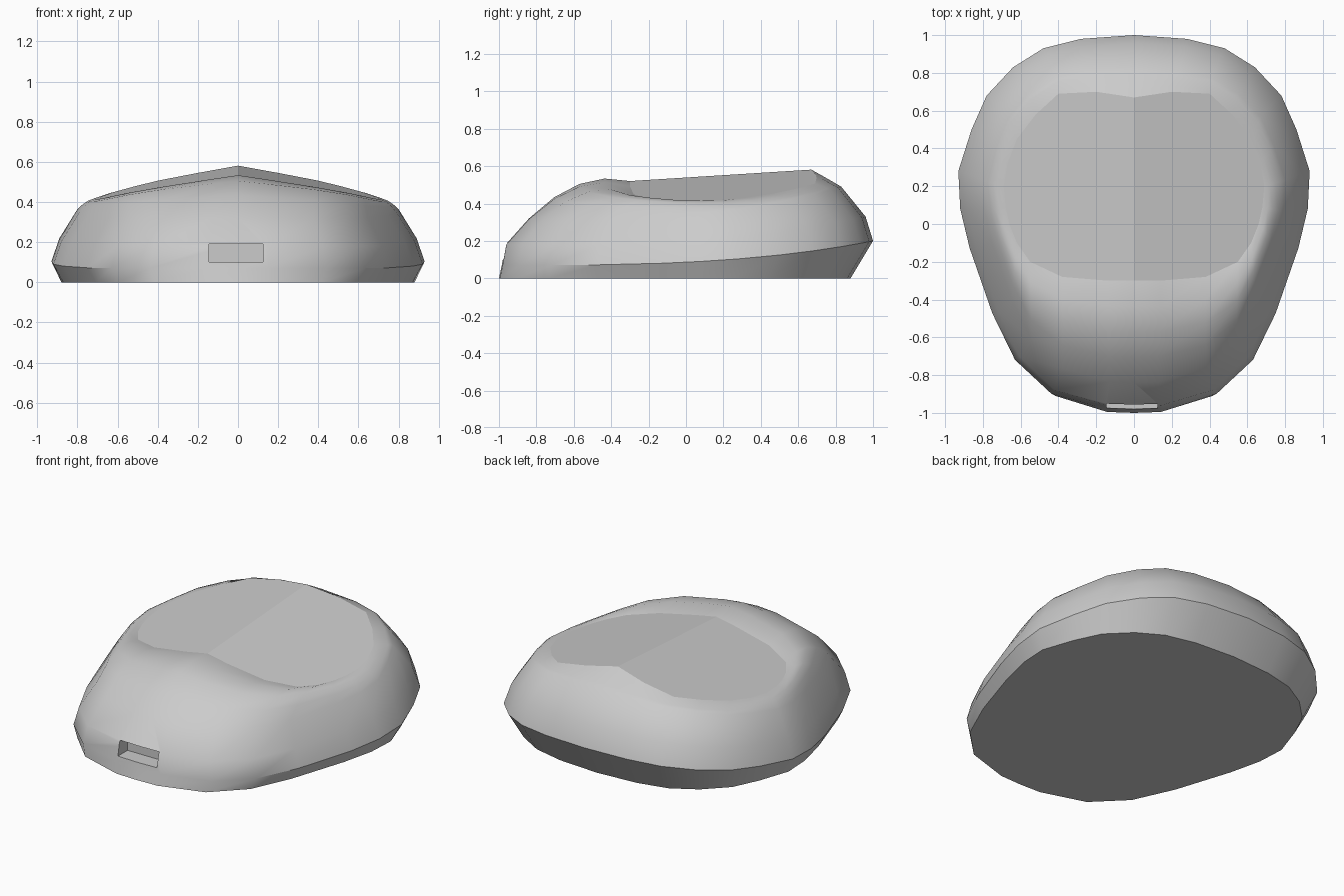
import bpy, bmesh, math

if "Cube" in bpy.data.objects:
    bpy.data.objects.remove(bpy.data.objects["Cube"])

# half outlines seen from above, front centre to back centre
OUTLINE = [(0, -1), (.15, -.995), (.44, -.91), (.63, -.73), (.75, -.48), (.87, -.13),
           (.92, .08), (.93, .28), (.86, .5), (.78, .68), (.64, .83), (.48, .93),
           (.28, .98), (0, 1)]
PANEL = [(0, -.3), (.14, -.3), (.38, -.28), (.55, -.2), (.62, -.1), (.66, 0),
         (.68, .09), (.69, .2), (.67, .32), (.62, .45), (.52, .58), (.4, .69),
         (.2, .7), (0, .67)]
# half width, front reach, back reach, front height, back height
LEVELS = [(.88, 1.0, .88, 0, 0), (.93, .985, 1.0, .07, .2),
          (.89, .965, .96, .18, .33), (.80, .84, .83, .32, .49)]


def level(hw, yf, yb, zf, zb):
    return [(x / .93 * hw, y * (yf if y < 0 else yb),
             zf + (zb - zf) * ((y + 1) / 2) ** 3) for x, y in OUTLINE]


def blend(a, b, s):
    """Shoulder ring between two rings, bulging towards the front."""
    out = []
    for p, q in zip(a, b):
        t = (p[1] + 1) / 2
        x, y, z = (u + (v - u) * s for u, v in zip(p, q))
        out.append((x, y, z + .4 * s * (1 - s) * (1 - t) ** 2))
    return out


# body: stacked rings closed by a flat base and a two-plane ridged top
rings = [level(*l) for l in LEVELS]
panel = [(x, y, .539 + .063 * y - .19 * x) for x, y in PANEL]
rings += [blend(rings[-1], panel, s) for s in (.25, .5, .75)] + [panel]

bm = bmesh.new()
loops = []
for r in rings:
    full = r + [(-x, y, z) for x, y, z in r[-2:0:-1]]
    loops.append([bm.verts.new(p) for p in full])
n = len(loops[0])
for a, b in zip(loops, loops[1:]):
    for i in range(n):
        j = (i + 1) % n
        bm.faces.new((a[i], a[j], b[j], b[i]))
bm.faces.new(loops[0][::-1])
h = len(PANEL)
top = loops[-1]
bm.faces.new(top[:h])
bm.faces.new(top[h - 1:] + top[:1])
bmesh.ops.recalc_face_normals(bm, faces=bm.faces[:])
mesh = bpy.data.meshes.new("mouse_body")
bm.to_mesh(mesh)
bm.free()
body = bpy.data.objects.new("mouse_body", mesh)
bpy.context.collection.objects.link(body)

# cable slot in the front
bpy.ops.mesh.primitive_cube_add(size=1, location=(-.01, -1.0, .145))
cutter = bpy.context.object
cutter.name = "slot_cutter"
cutter.scale = (.27, .24, .09)
cutter.hide_render = True
bpy.ops.object.select_all(action='DESELECT')
body.select_set(True)
bpy.context.view_layer.objects.active = body
mod = body.modifiers.new("slot", 'BOOLEAN')
mod.operation = 'DIFFERENCE'
mod.solver = 'EXACT'
mod.object = cutter
bpy.ops.object.modifier_apply(modifier=mod.name)
bpy.data.objects.remove(cutter)

# smooth shell, flat top panels and base
bpy.ops.object.shade_smooth_by_angle(angle=math.radians(35))
for p in body.data.polygons:
    if p.area > .2 and abs(p.normal.z) > .9:
        p.use_smooth = False
